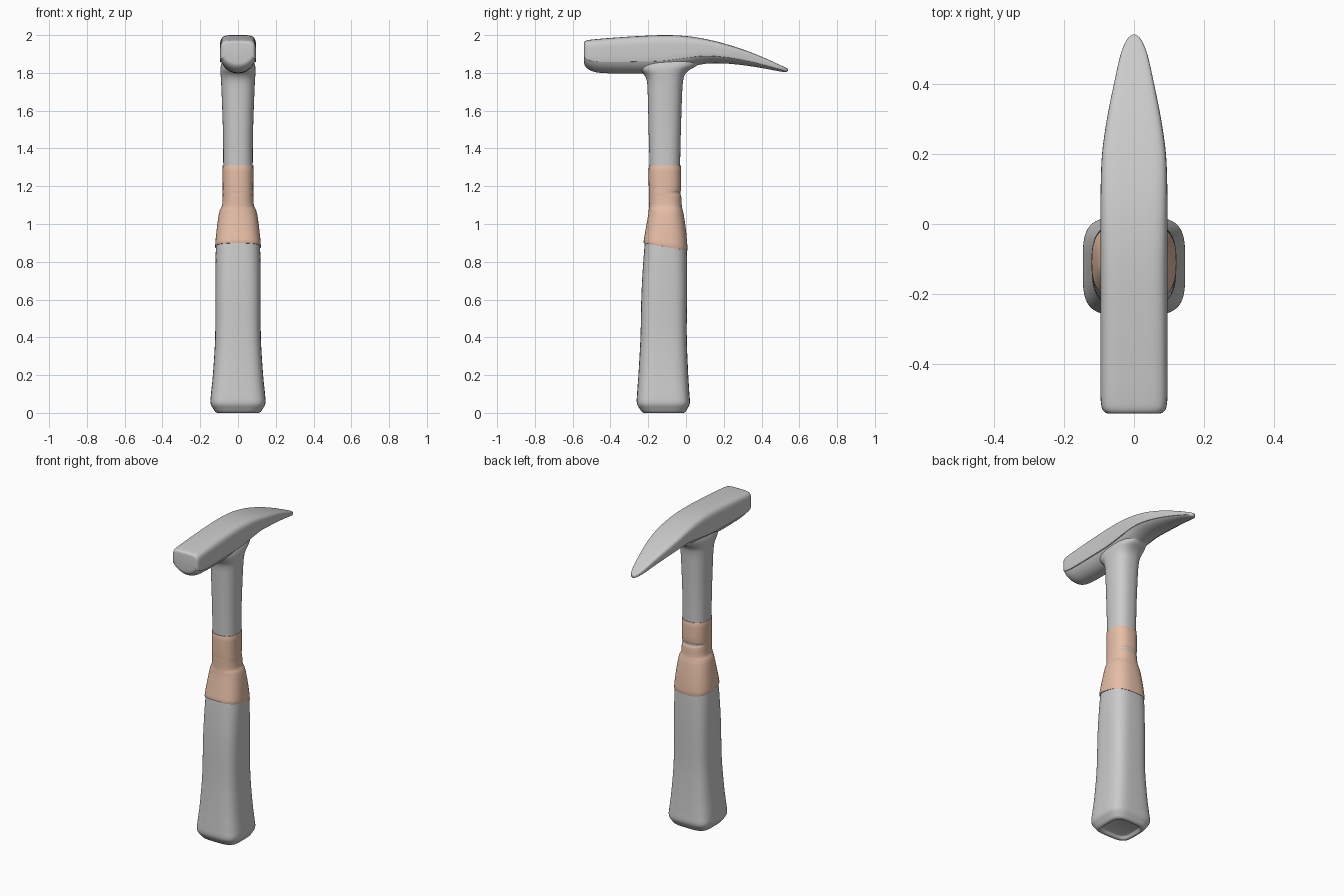
import bpy, bmesh, math


def resample(st, k):
    """Smooth a list of station tuples with a chord-length Hermite spline."""
    t = [0.0]
    for a, b in zip(st, st[1:]):
        t.append(t[-1] + max(math.dist(a[:4], b[:4]), 1e-4))
    last = len(st) - 1

    def slope(i, c):
        lo, hi = max(i - 1, 0), min(i + 1, last)
        return (st[hi][c] - st[lo][c]) / (t[hi] - t[lo])

    out = []
    for i in range(last):
        h = t[i + 1] - t[i]
        for s in (j / k for j in range(k)):
            a, b = 2 * s**3 - 3 * s**2 + 1, s**3 - 2 * s**2 + s
            c, d = 3 * s**2 - 2 * s**3, s**3 - s**2
            out.append([a * st[i][n] + b * h * slope(i, n) + c * st[i + 1][n]
                        + d * h * slope(i + 1, n) for n in range(len(st[0]))])
    return out + [list(st[-1])]


def power(v, n):
    return math.copysign(abs(v) ** (2 / n), v)


def loft(name, stations, ring, k=4, sides=64, caps=True):
    """Skin rings of points; ring(station, angle) gives one point."""
    bm = bmesh.new()
    rings = [[bm.verts.new(ring(s, 2 * math.pi * i / sides)) for i in range(sides)]
             for s in resample(stations, k)]
    for a, b in zip(rings, rings[1:]):
        for i in range(sides):
            j = (i + 1) % sides
            bm.faces.new((a[i], a[j], b[j], b[i]))
    if caps:
        bm.faces.new(rings[0])
        bm.faces.new(rings[-1])
    bmesh.ops.recalc_face_normals(bm, faces=bm.faces)
    me = bpy.data.meshes.new(name)
    bm.to_mesh(me)
    bm.free()
    ob = bpy.data.objects.new(name, me)
    bpy.context.collection.objects.link(ob)
    return ob


def smooth(ob, angle=35):
    bpy.ops.object.select_all(action='DESELECT')
    ob.select_set(True)
    bpy.context.view_layer.objects.active = ob
    bpy.ops.object.shade_smooth_by_angle(angle=math.radians(angle))


def upright(s, a):
    # station: z, half width, y min, y max, squareness, tilt
    z, hx, y0, y1, n, tilt = s
    y = (y0 + y1) / 2 + (y1 - y0) / 2 * power(math.sin(a), n)
    return (hx * power(math.cos(a), n), y, z - tilt * (y + 0.11))


def head_ring(s, a):
    # station: y, half width, z bottom, z top; boxy top, keel-like underside
    y, hx, z0, z1 = s
    zm = z0 + (z1 - z0) * 0.5
    n = 5 if math.sin(a) > 0 else 5 - 3.1 * min(1, abs(math.sin(a)) * 3)
    return (hx * power(math.cos(a), n), y, zm + (z1 - z0) / 2 * power(math.sin(a), n))


# Grip and shaft with recessed butt and flare under the head
handle = loft("handle", [
    (0.015, 0.085, -0.195, -0.04, 4, 0), (0.012, 0.09, -0.2, -0.035, 4, 0),
    (0.0, 0.1, -0.212, -0.022, 4, 0), (0.003, 0.117, -0.23, -0.006, 4, 0),
    (0.02, 0.13, -0.244, 0.006, 4, 0), (0.05, 0.145, -0.26, 0.02, 4, 0),
    (0.1, 0.143, -0.259, 0.018, 3.8, 0), (0.2, 0.133, -0.252, 0.012, 3.6, 0),
    (0.4, 0.121, -0.241, 0.004, 3.4, 0), (0.65, 0.12, -0.235, 0.006, 3.2, 0),
    (0.88, 0.117, -0.22, 0.004, 2.8, 0), (0.97, 0.108, -0.208, -0.005, 2.6, 0),
    (1.05, 0.097, -0.195, -0.017, 2.4, 0), (1.09, 0.083, -0.191, -0.026, 2.4, 0),
    (1.15, 0.078, -0.192, -0.03, 2.4, 0), (1.31, 0.078, -0.193, -0.031, 2.4, 0),
    (1.5, 0.08, -0.198, -0.027, 2.4, 0), (1.7, 0.087, -0.203, -0.02, 2.4, 0),
    (1.76, 0.09, -0.208, -0.015, 2.4, 0), (1.79, 0.092, -0.222, -0.006, 2.4, 0),
    (1.815, 0.093, -0.25, 0.018, 2.4, 0), (1.84, 0.09, -0.27, 0.06, 2.4, 0),
    (1.87, 0.08, -0.28, 0.09, 2.4, 0), (1.9, 0.07, -0.28, 0.1, 2.4, 0)], upright)

# Head: square face at the front, tapering pick at the back
head = loft("head", [
    (-0.54, 0.07, 1.862, 1.953), (-0.537, 0.082, 1.842, 1.965),
    (-0.525, 0.091, 1.826, 1.972), (-0.5, 0.095, 1.81, 1.976),
    (-0.45, 0.096, 1.8, 1.981), (-0.3, 0.096, 1.796, 1.992),
    (-0.12, 0.096, 1.80, 2.0), (0.0, 0.096, 1.825, 1.995),
    (0.1, 0.095, 1.848, 1.98), (0.2, 0.091, 1.85, 1.956),
    (0.3, 0.077, 1.841, 1.925), (0.4, 0.057, 1.826, 1.886),
    (0.48, 0.039, 1.811, 1.85), (0.515, 0.026, 1.805, 1.834),
    (0.532, 0.015, 1.804, 1.826), (0.54, 0.003, 1.81, 1.819)], head_ring)

# Fuse the head onto the shaft
mod = handle.modifiers.new("fuse", 'BOOLEAN')
mod.operation = 'UNION'
mod.solver = 'EXACT'
mod.object = head
bpy.context.view_layer.objects.active = handle
bpy.ops.object.modifier_apply(modifier="fuse")
bpy.data.objects.remove(head, do_unlink=True)
smooth(handle)

# Binding wrapped around the neck, lower edge slanted, slight gap at the back
wrap = loft("neck_wrap", [
    (0.88, 0.115, -0.219, 0.002, 2.8, 0.17), (0.881, 0.121, -0.225, 0.008, 2.8, 0.17),
    (0.97, 0.113, -0.213, 0.0, 2.6, 0.05), (1.05, 0.102, -0.2, -0.012, 2.4, 0),
    (1.075, 0.095, -0.197, -0.018, 2.4, 0), (1.095, 0.085, -0.195, -0.022, 2.4, 0),
    (1.15, 0.081, -0.196, -0.026, 2.4, 0), (1.165, 0.081, -0.196, -0.033, 2.4, 0),
    (1.18, 0.081, -0.197, -0.026, 2.4, 0), (1.309, 0.081, -0.197, -0.027, 2.4, 0),
    (1.31, 0.077, -0.193, -0.031, 2.4, 0)], upright, caps=False)
mat = bpy.data.materials.new("peach")
mat.diffuse_color = (0.8, 0.52, 0.39, 1)
wrap.data.materials.append(mat)
smooth(wrap)
